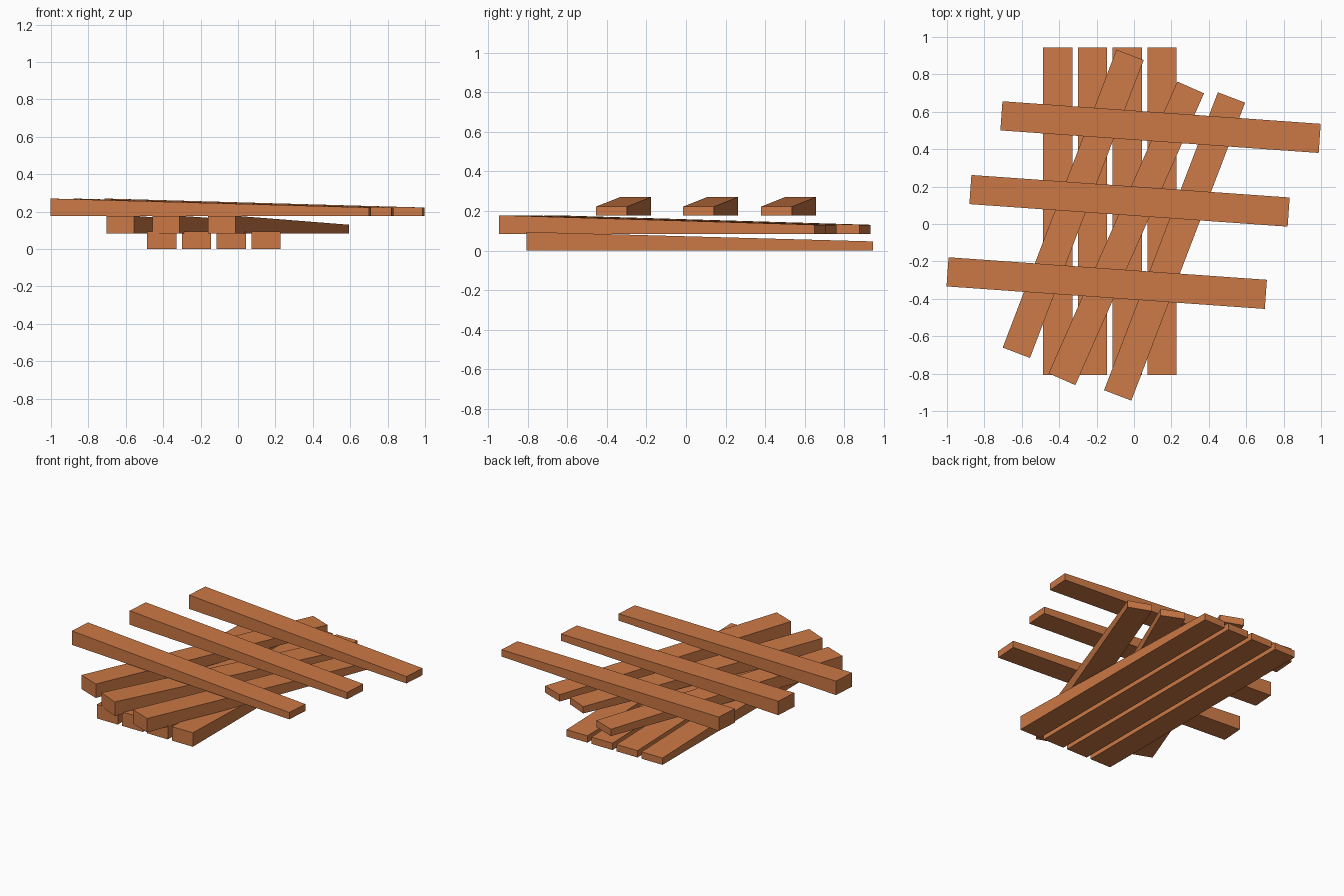
import bpy, bmesh
from math import radians
from mathutils import Matrix

if "Cube" in bpy.data.objects:
    bpy.data.objects.remove(bpy.data.objects["Cube"])

wood = bpy.data.materials.new("wood")
wood.diffuse_color = (0.6, 0.19, 0.06, 1)
wood.use_nodes = True
wood.node_tree.nodes["Principled BSDF"].inputs["Base Color"].default_value = wood.diffuse_color

WIDTH, THICK, THIN = 0.156, 0.094, 0.046


def plank(name, x, y, z, length, angle):
    """Flat-bottomed plank along local y, thick at -y and thin at +y."""
    bm = bmesh.new()
    bmesh.ops.create_cube(bm, size=1)
    for v in bm.verts:
        top = THICK if v.co.y < 0 else THIN
        v.co = (v.co.x * WIDTH, v.co.y * length, top if v.co.z > 0 else 0)
    bm.transform(Matrix.Translation((x, y, z)) @ Matrix.Rotation(radians(angle), 4, 'Z'))
    mesh = bpy.data.meshes.new(name)
    bm.to_mesh(mesh)
    bm.free()
    mesh.materials.append(wood)
    bpy.context.collection.objects.link(bpy.data.objects.new(name, mesh))


# Bottom layer: four parallel planks
for i in range(4):
    plank(f"bottom_plank_{i + 1}", -0.408 + 0.186 * i, 0.069, 0, 1.75, 0)

# Middle layer: three slanted planks
for i, (x, y, a) in enumerate([(-0.325, 0.108, -20.9), (-0.041, -0.05, -23.8), (0.217, -0.12, -20.9)]):
    plank(f"middle_plank_{i + 1}", x, y, 0.084, 1.705, a)

# Top layer: three crossing planks, thin towards +x
for i, (x, y) in enumerate([(0.142, 0.518), (-0.024, 0.124), (-0.146, -0.316)]):
    plank(f"top_plank_{i + 1}", x, y, 0.176, 1.706, -94.05)
